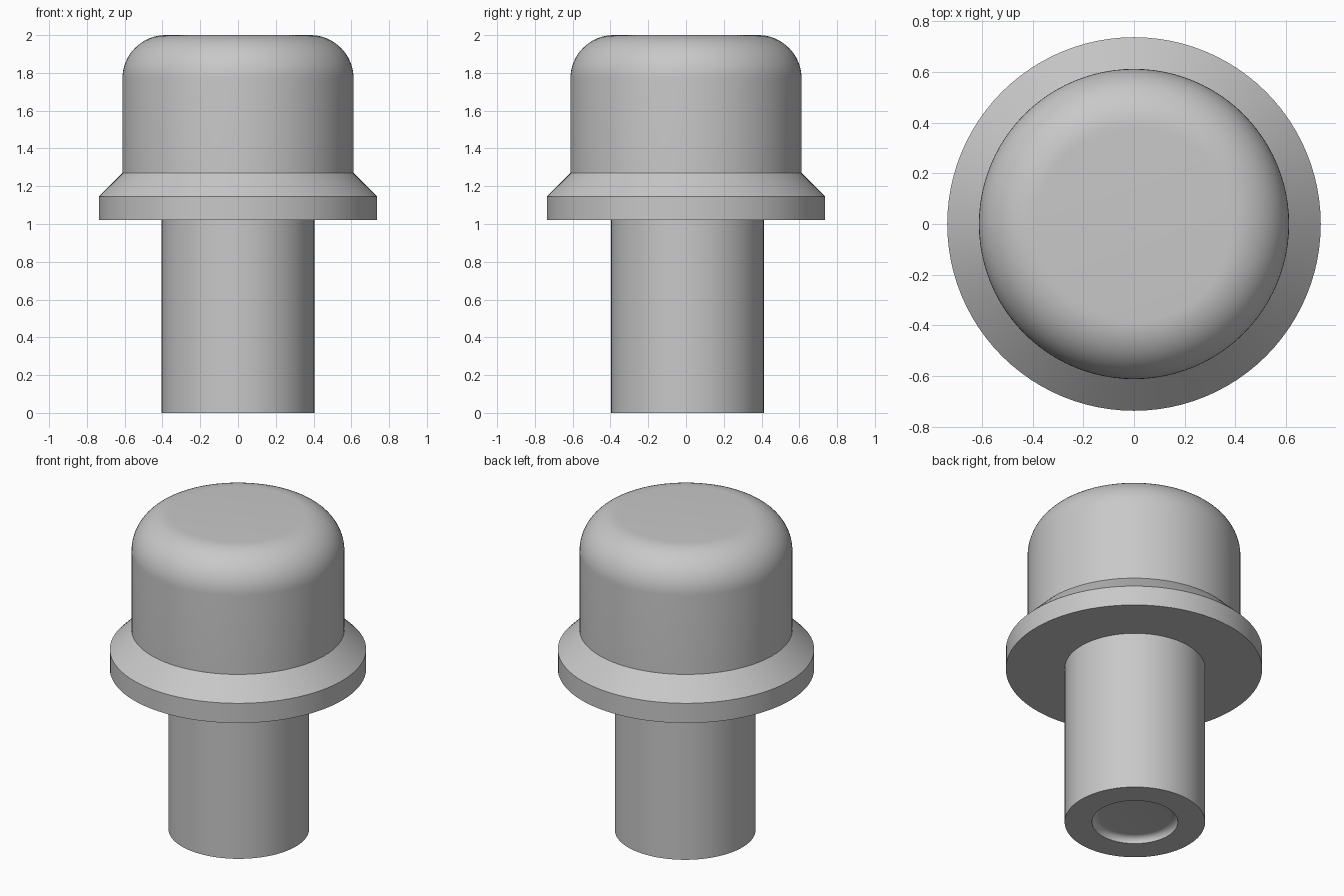
import bpy
import bmesh
from math import sin, cos, pi, radians

SEGMENTS = 96

cube = bpy.data.objects.get("Cube")
if cube:
    bpy.data.objects.remove(cube, do_unlink=True)

grey = bpy.data.materials.new("plain_grey")
grey.use_nodes = True
colour = (0.58, 0.58, 0.58, 1)
grey.diffuse_color = colour
grey.node_tree.nodes["Principled BSDF"].inputs["Base Color"].default_value = colour


def arc(r, z, radius, start, end, steps):
    """Profile points on a circular fillet, angles in degrees."""
    angles = [radians(start + (end - start) * i / steps) for i in range(steps + 1)]
    return [(r + radius * cos(a), z + radius * sin(a)) for a in angles]


def lathe(name, profile, y=0):
    """Turn a (radius, height) profile around z; end rings are capped."""
    bm = bmesh.new()
    rings = []
    for r, z in profile:
        rings.append([bm.verts.new((r * cos(2 * pi * i / SEGMENTS),
                                    r * sin(2 * pi * i / SEGMENTS), z))
                      for i in range(SEGMENTS)])
    for low, high in zip(rings, rings[1:]):
        for i in range(SEGMENTS):
            j = (i + 1) % SEGMENTS
            bm.faces.new((low[i], low[j], high[j], high[i]))
    bm.faces.new(rings[0])
    bm.faces.new(rings[-1])
    bmesh.ops.recalc_face_normals(bm, faces=bm.faces)
    mesh = bpy.data.meshes.new(name)
    bm.to_mesh(mesh)
    bm.free()
    mesh.materials.append(grey)
    obj = bpy.data.objects.new(name, mesh)
    bpy.context.collection.objects.link(obj)
    obj.location.y = y
    bpy.ops.object.select_all(action="DESELECT")
    obj.select_set(True)
    bpy.context.view_layer.objects.active = obj
    bpy.ops.object.shade_smooth_by_angle(angle=radians(30))
    return obj


# Head: flange, chamfer, straight wall and rounded top edge
lathe("head", [(0.737, 1.02), (0.737, 1.145), (0.612, 1.27)]
      + arc(0.382, 1.77, 0.23, 0, 90, 16))

# Stem with a shallow, round-cornered recess in its foot
lathe("stem", arc(0.207, 0, 0.04, 90, 0, 8)
      + [(0.404, 0), (0.404, 1.02)], y=0.008)
